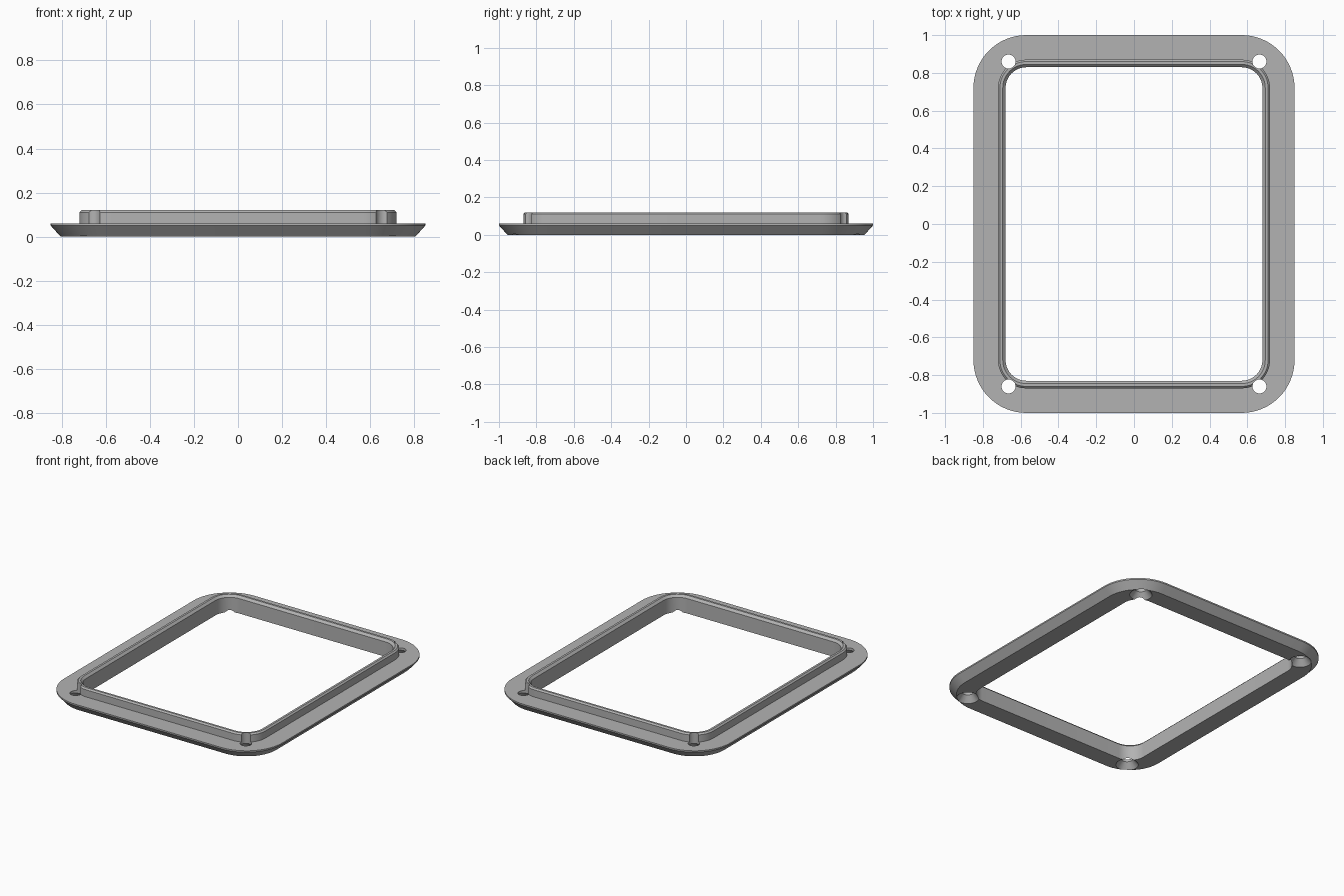
import bpy, bmesh, math

if "Cube" in bpy.data.objects:
    bpy.data.objects.remove(bpy.data.objects["Cube"], do_unlink=True)

CORNER = (0.57, 0.72)     # centre shared by all concentric corner arcs
HOLE = (0.664, 0.86)
ARC_STEPS = 16

grey = bpy.data.materials.new("satin grey")
grey.use_nodes = True
colour = (0.45, 0.45, 0.45, 1)
grey.diffuse_color = colour
grey.node_tree.nodes["Principled BSDF"].inputs["Base Color"].default_value = colour


def mesh_object(name, bm):
    bmesh.ops.recalc_face_normals(bm, faces=bm.faces)
    mesh = bpy.data.meshes.new(name)
    bm.to_mesh(mesh)
    bm.free()
    mesh.materials.append(grey)
    obj = bpy.data.objects.new(name, mesh)
    bpy.context.collection.objects.link(obj)
    return obj


def rounded_loop(bm, radius, z):
    """Rounded rectangle whose corner arcs share fixed centres."""
    verts = []
    for quarter, (sx, sy) in enumerate([(1, 1), (-1, 1), (-1, -1), (1, -1)]):
        for i in range(ARC_STEPS + 1):
            a = (quarter + i / ARC_STEPS) * math.pi / 2
            verts.append(bm.verts.new((sx * CORNER[0] + radius * math.cos(a),
                                       sy * CORNER[1] + radius * math.sin(a), z)))
    return verts


def bridge(bm, a, b):
    for i in range(len(a)):
        j = (i + 1) % len(a)
        bm.faces.new((a[i], a[j], b[j], b[i]))


# Flange with bevelled underside and raised, chamfered lip
section = [(0.11, 0), (0.235, 0), (0.28, 0.05), (0.28, 0.06), (0.15, 0.06),
           (0.15, 0.11), (0.14, 0.12), (0.125, 0.12), (0.11, 0.105)]
bm = bmesh.new()
loops = [rounded_loop(bm, r, z) for r, z in section]
for k in range(len(loops)):
    bridge(bm, loops[k], loops[(k + 1) % len(loops)])
frame = mesh_object("bezel_frame", bm)

# Countersunk screw holes, which also groove the lip corners
bm = bmesh.new()
for sx in (-1, 1):
    for sy in (-1, 1):
        rings = []
        for r, z in [(0.08, -0.01), (0.037, 0.043), (0.037, 0.2)]:
            rings.append([bm.verts.new((sx * HOLE[0] + r * math.cos(math.tau * i / 32),
                                        sy * HOLE[1] + r * math.sin(math.tau * i / 32), z))
                          for i in range(32)])
        for a, b in zip(rings, rings[1:]):
            bridge(bm, a, b)
        bm.faces.new(rings[0])
        bm.faces.new(rings[-1])
cutter = mesh_object("hole_cutter", bm)
cutter.hide_render = True

cut = frame.modifiers.new("screw holes", 'BOOLEAN')
cut.operation = 'DIFFERENCE'
cut.solver = 'EXACT'
cut.object = cutter
bpy.ops.object.select_all(action='DESELECT')
bpy.context.view_layer.objects.active = frame
frame.select_set(True)
bpy.ops.object.modifier_apply(modifier=cut.name)
bpy.data.objects.remove(cutter, do_unlink=True)
bpy.ops.object.shade_smooth_by_angle(angle=math.radians(25))
